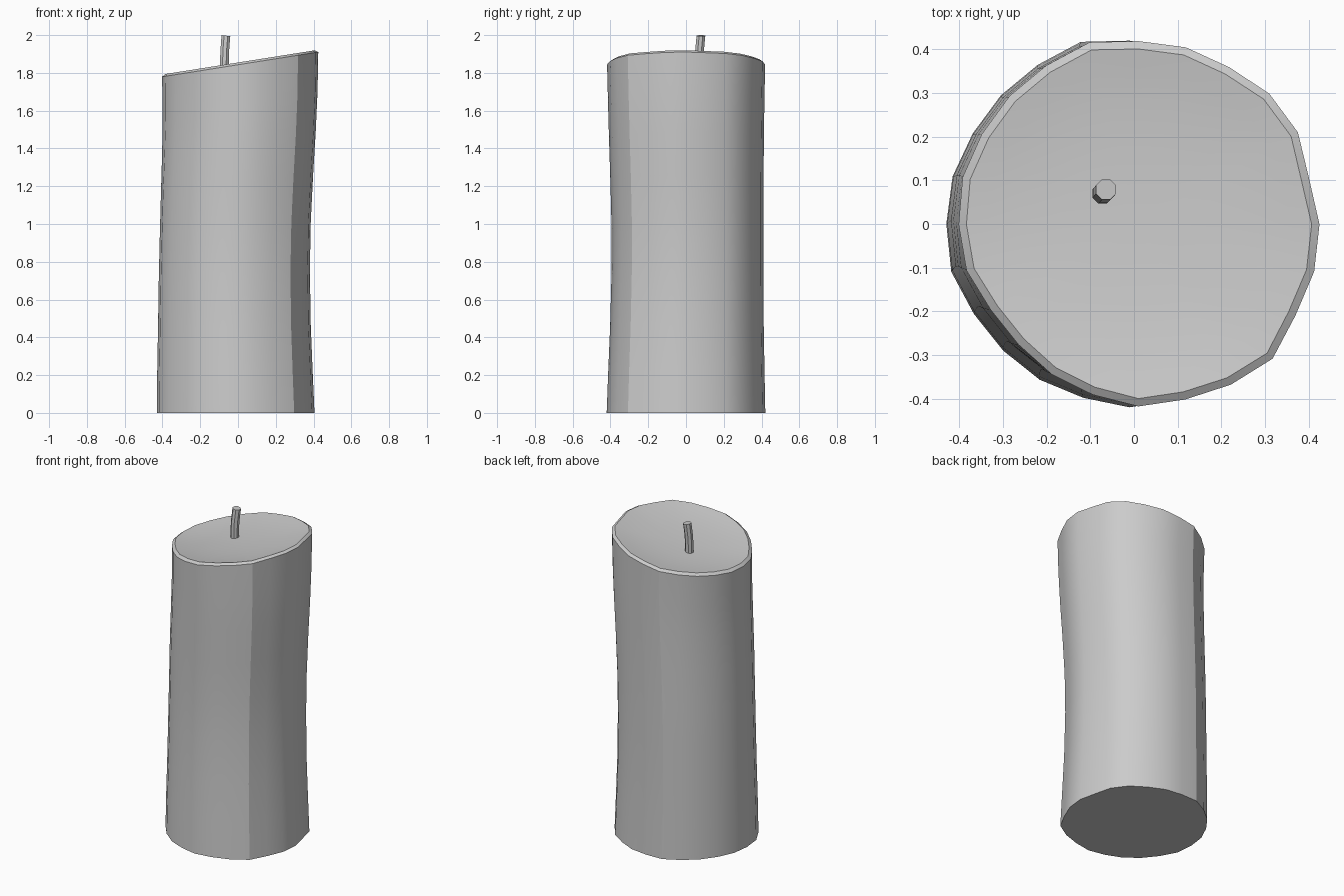
import bpy, bmesh, math
from mathutils import Vector

if "Cube" in bpy.data.objects:
    bpy.data.objects.remove(bpy.data.objects["Cube"])

# hand-shaped radius for each of the 24 sides, counter-clockwise from +x
RADII = [.415, .405, .422, .424, .416, .42, .42, .432, .421, .417, .415, .42,
         .42, .423, .412, .41, .412, .412, .42, .416, .424, .435, .416, .417]
N = len(RADII)


def top_z(x):
    return 1.843 + 0.1585 * x


def loft(name, rings, close_end=None):
    """Skin a stack of rings; cap the start, and fan or cap the end."""
    bm = bmesh.new()
    loops = [[bm.verts.new(p) for p in ring] for ring in rings]
    n = len(loops[0])
    for a, b in zip(loops, loops[1:]):
        for i in range(n):
            j = (i + 1) % n
            bm.faces.new((a[i], a[j], b[j], b[i]))
    bm.faces.new(loops[0][::-1])
    if close_end is None:
        bm.faces.new(loops[-1])
    else:
        c = bm.verts.new(close_end)
        for i in range(n):
            bm.faces.new((loops[-1][i], loops[-1][(i + 1) % n], c))
    bmesh.ops.recalc_face_normals(bm, faces=bm.faces)
    mesh = bpy.data.meshes.new(name)
    bm.to_mesh(mesh)
    bm.free()
    ob = bpy.data.objects.new(name, mesh)
    bpy.context.collection.objects.link(ob)
    bpy.ops.object.select_all(action='DESELECT')
    ob.select_set(True)
    bpy.context.view_layer.objects.active = ob
    bpy.ops.object.shade_smooth_by_angle(angle=math.radians(25))
    return ob


def outline(cx, cy, scale, dent=0.0, inset=0.0):
    pts = []
    for i, r in enumerate(RADII):
        a = 2 * math.pi * i / N
        d = dent * math.exp(-((i - 14.5) / 2.5) ** 2)
        rr = (r - d) * scale - inset
        pts.append((cx + rr * math.cos(a), cy + rr * math.sin(a)))
    return pts


# wax body: height fraction, centre x, centre y, scale, dent
LEVELS = [(0, -.010, 0, 1, 0), (.12, -.014, .002, .985, 0), (.25, -.017, .005, .968, 0),
          (.40, -.017, .008, .958, 0), (.53, -.012, .008, .957, 0),
          (.66, -.003, .005, .965, .002), (.78, .006, .002, .977, .008),
          (.89, .011, 0, .988, .015), (1, .010, -.001, 1, .022)]
rings = [[(x, y, t * top_z(x)) for x, y in outline(cx, cy, s, d)]
         for t, cx, cy, s, d in LEVELS]

# chamfered rim, then the shallow dished top
rim = outline(.010, -.001, 1, .022, .018)
for k, dz in ((1, .012), (.88, .004), (.7, -.006), (.45, -.014), (.2, -.018)):
    rings.append([(.01 + (x - .01) * k, y * k, top_z(.01 + (x - .01) * k) + dz)
                  for x, y in rim])
loft("wax_body", rings, (.01, 0, top_z(.01) - .019))

# slightly bent wick
WICK = [(-.072, .070, 1.80), (-.072, .070, 1.86), (-.070, .072, 1.92), (-.064, .079, 1.997)]
wick_rings = []
for k, c in enumerate(WICK):
    tilt = .12 if k == 3 else 0
    ring = []
    for i in range(8):
        a = 2 * math.pi * (i + .5) / 8
        dx, dy = .025 * math.cos(a), .025 * math.sin(a)
        ring.append(Vector(c) + Vector((dx, dy, -tilt * dx)))
    wick_rings.append(ring)
loft("wick", wick_rings)
